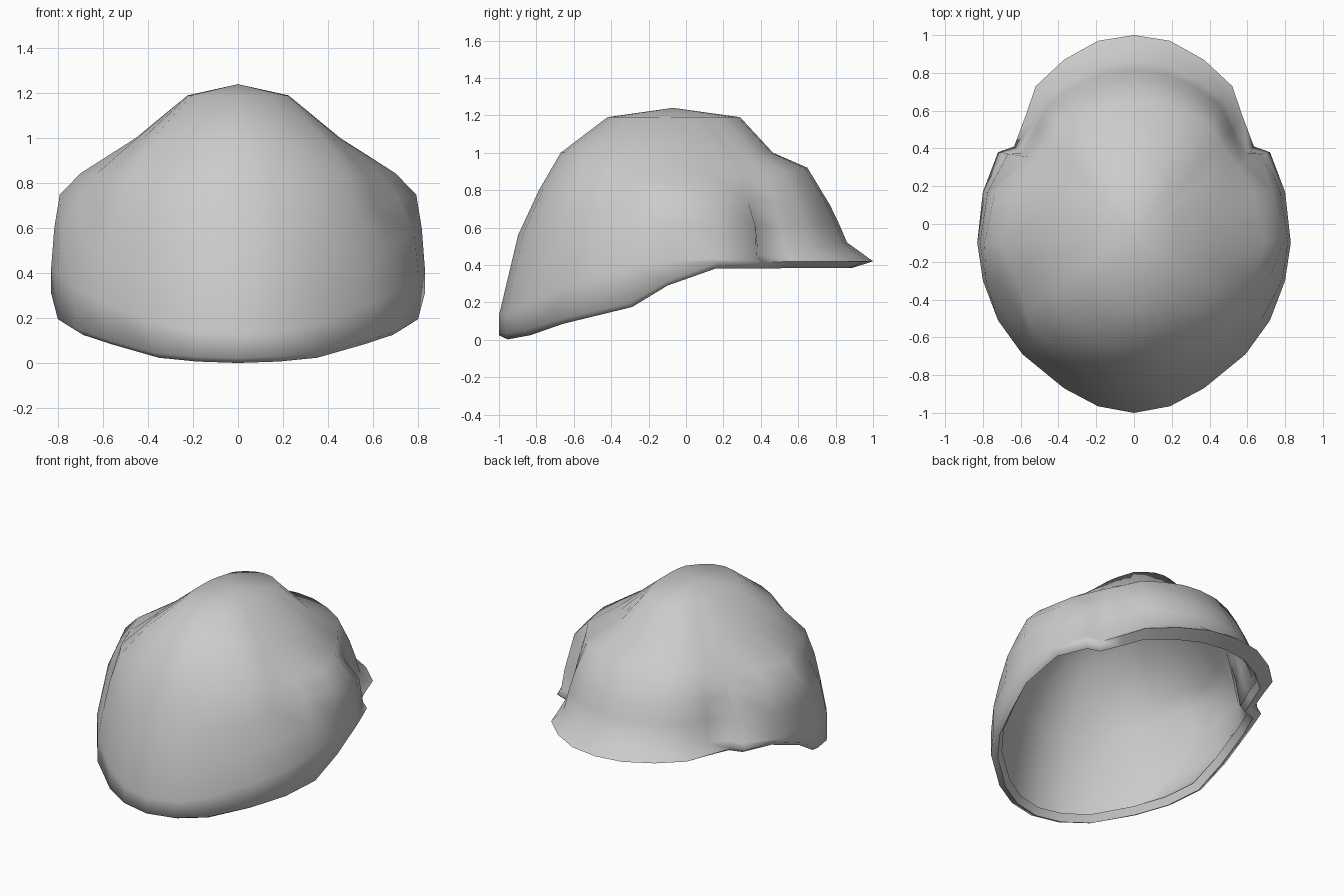
import bpy, bmesh

if "Cube" in bpy.data.objects:
    bpy.data.objects.remove(bpy.data.objects["Cube"])

# Half outline from above, back (+y) to front (-y): x, y, extra width of ear bulge, top of bulge
OUTLINE = [(0, 1, 0, 0), (.19, .97, 0, 0), (.37, .87, 0, 0), (.52, .73, 0, 0), (.575, .57, 0, 0),
           (.635, .41, 0, 0), (.645, .38, .075, .74), (.69, .17, .11, .88), (.70, -.10, .13, .90),
           (.69, -.30, .11, .82), (.65, -.51, .07, .62), (.585, -.69, .005, .4),
           (.37, -.87, 0, 0), (.19, -.965, 0, 0), (0, -1, 0, 0)]
# Height of the rim along y
RIM = [(-1, .002), (-.87, .025), (-.69, .085), (-.3, .175), (-.1, .29), (.14, .38), (1, .385)]
# Meridians from the rim up: (scale of outline, z)
FRONT = [(1.0, .13), (.945, .345), (.89, .56), (.77, .80), (.645, 1.0), (.376, 1.19)]
SIDE = [(1.0, .42), (.98, .60), (.945, .75), (.93, .845), (.65, 1.0), (.32, 1.19)]
BACK = [(.87, .52), (.83, .62), (.785, .72), (.672, .92), (.50, 1.0), (.336, 1.19)]
CY, TOP = -.07, 1.24


def rim_z(y):
    for (a, za), (b, zb) in zip(RIM, RIM[1:]):
        if y <= b:
            return za + (zb - za) * (y - a) / (b - a)
    return RIM[-1][1]


def column(x, y, ear, ear_top, side):
    """Points of one meridian, lip to crown."""
    dy = y - CY
    w = dy * dy / (dy * dy + x * x)
    end = BACK if dy > 0 else FRONT
    zr = rim_z(y)
    lip = .95 - (.05 * w if dy > 0 else 0)
    levels = [(lip, zr), (1.0, zr + (.035 if dy > 0 else .022))]
    levels += [(s[0] * (1 - w) + e[0] * w, s[1] * (1 - w) + e[1] * w)
               for s, e in zip(SIDE, end)]
    pts = []
    for s, z in levels:
        fade = min(1, max(0, (ear_top - z) / .15))
        # the bulge keeps its full depth in y, so its back step stays upright
        pts.append((side * (x * s + ear * fade), CY + dy * (s + (1 - s) * .8 * fade * (z > zr + .05)), z))
    return pts


# Helmet shell: mirrored outline lofted to the crown
loop = [(*p, 1) for p in OUTLINE] + [(*p, -1) for p in OUTLINE[-2:0:-1]]
bm = bmesh.new()
cols = [[bm.verts.new(p) for p in column(*c)] for c in loop]
apex = bm.verts.new((0, CY, TOP))
for a, b in zip(cols, cols[1:] + cols[:1]):
    for k in range(len(a) - 1):
        bm.faces.new((a[k], a[k + 1], b[k + 1], b[k]))
    bm.faces.new((a[-1], apex, b[-1]))
bmesh.ops.recalc_face_normals(bm, faces=bm.faces)
if sum(f.normal.z for f in apex.link_faces) < 0:
    bmesh.ops.reverse_faces(bm, faces=bm.faces)
mesh = bpy.data.meshes.new("helmet_shell")
bm.to_mesh(mesh)
bm.free()
shell = bpy.data.objects.new("helmet_shell", mesh)
bpy.context.collection.objects.link(shell)

# Wall thickness towards the inside
solid = shell.modifiers.new("thickness", 'SOLIDIFY')
solid.thickness = .055
solid.offset = -1

# Smooth shading
bpy.context.view_layer.objects.active = shell
shell.select_set(True)
bpy.ops.object.modifier_apply(modifier=solid.name)
bpy.ops.object.shade_smooth_by_angle(angle=1.5)
